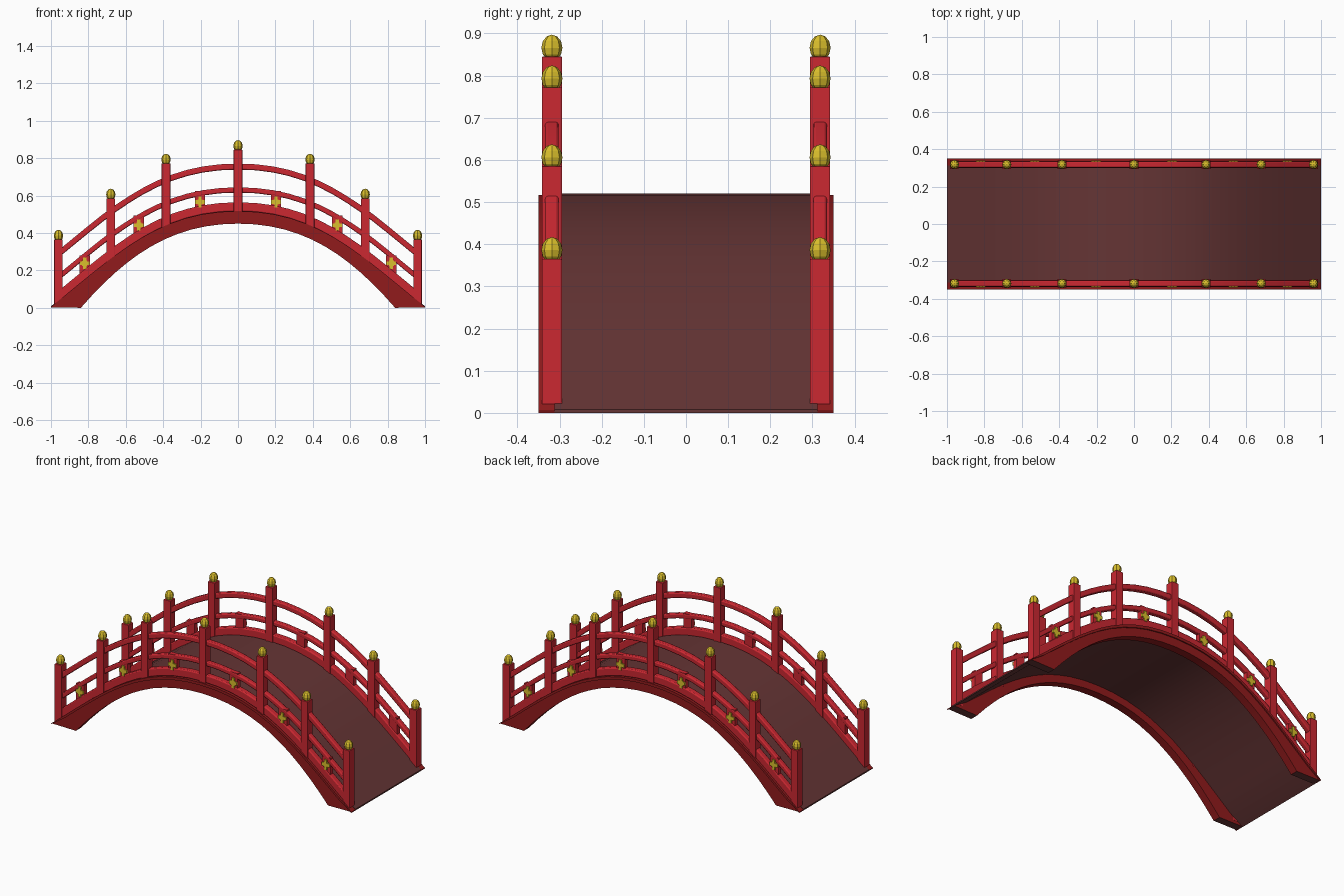
import bpy, bmesh, math
from mathutils import Matrix

if "Cube" in bpy.data.objects:
    bpy.data.objects.remove(bpy.data.objects["Cube"])


def material(name, rgb):
    m = bpy.data.materials.new(name)
    m.diffuse_color = (*rgb, 1)
    m.use_nodes = True
    m.node_tree.nodes["Principled BSDF"].inputs["Base Color"].default_value = m.diffuse_color
    return m


RED = material("bright red", (0.60, 0.021, 0.031))
DARK = material("dark red", (0.285, 0.011, 0.012))
BROWN = material("deck brown", (0.13, 0.035, 0.035))
GOLD = material("gold", (0.70, 0.52, 0.025))

RAIL_Y = -0.318
N = 12


def bezier(pts, s):
    """Half arch evaluated for s in -1..1, mirrored about x = 0."""
    t = abs(s)
    w = ((1 - t) ** 3, 3 * t * (1 - t) ** 2, 3 * t * t * (1 - t), t ** 3)
    x = sum(a * p[0] for a, p in zip(w, pts))
    z = sum(a * p[1] for a, p in zip(w, pts))
    return math.copysign(x, s), z


TOP = ((0, 0.52), (0.42, 0.52), (0.64, 0.30), (1.0, 0.008))
UNDER = ((0, 0.45), (0.36, 0.45), (0.60, 0.275), (0.84, 0.0))


def param_at(x):
    lo, hi = 0.0, 1.0
    for _ in range(40):
        mid = (lo + hi) / 2
        if bezier(TOP, mid)[0] < x:
            lo = mid
        else:
            hi = mid
    return lo


def deck_z(x):
    return bezier(TOP, param_at(abs(x)))[1]


def finish(name, bm, mat, mirror=True, bevel=0, smooth=False):
    bmesh.ops.recalc_face_normals(bm, faces=bm.faces)
    me = bpy.data.meshes.new(name)
    bm.to_mesh(me)
    bm.free()
    me.materials.append(mat)
    ob = bpy.data.objects.new(name, me)
    bpy.context.collection.objects.link(ob)
    if smooth:
        bpy.context.view_layer.objects.active = ob
        ob.select_set(True)
        bpy.ops.object.shade_smooth_by_angle(angle=math.radians(30))
        ob.select_set(False)
    if bevel:
        b = ob.modifiers.new("soft edges", "BEVEL")
        b.width, b.segments, b.limit_method = bevel, 2, "ANGLE"
        b.angle_limit = math.radians(40)
    if mirror:
        m = ob.modifiers.new("other side", "MIRROR")
        m.use_axis = (False, True, False)
    return ob


def arch_strip(name, mat, y0, y1, upper, lower, limit=1.0, **kw):
    """Sweep a four-sided section along the arch between two curves."""
    bm = bmesh.new()
    rows = []
    for i in range(-N, N + 1):
        s = limit * i / N
        (xa, za), (xb, zb) = upper(s), lower(s)
        rows.append([bm.verts.new(c) for c in
                     ((xa, y0, za), (xa, y1, za), (xb, y1, zb), (xb, y0, zb))])
    for a, b in zip(rows, rows[1:]):
        for k in range(4):
            j = (k + 1) % 4
            bm.faces.new((a[k], a[j], b[j], b[k]))
    bm.faces.new(rows[0])
    bm.faces.new(rows[-1])
    return finish(name, bm, mat, smooth=True, **kw)


def top_offset(d):
    def curve(s):
        x, z = bezier(TOP, s)
        return x, max(z + d, 0)
    return curve


def rail_curve(center, half, grow):
    """Rail edge: rises a little over the steep parts of the arch."""
    def curve(s):
        x, z = bezier(TOP, s)
        k = min(abs(x) / 0.7, 1) ** 2
        return x, z + center + grow * k + half * (1 + 0.23 * k)
    return curve


def box(bm, x, y, z, sx, sy, sz):
    bmesh.ops.create_cube(bm, size=1, matrix=Matrix.Translation((x, y, z)) @
                          Matrix.Diagonal((sx, sy, sz, 1)))


# Walking deck and the two side girders with brown soles
arch_strip("deck", BROWN, -0.312, 0.312, top_offset(0), top_offset(-0.025), mirror=False)
girder = arch_strip("girder", DARK, -0.343, -0.295, top_offset(-0.006),
                    lambda s: bezier(UNDER, s))
girder.data.materials.append(BROWN)
for f in girder.data.polygons:
    if f.normal.z < -0.95 and f.center.z < 0.02:
        f.material_index = 1
arch_strip("girder_cap", DARK, -0.35, -0.305, top_offset(-0.003), top_offset(-0.02))

# Three curved rails on each side
for name, c, h, grow, w in (("bottom_rail", 0.020, 0.024, 0.0, 0.036),
                            ("middle_rail", 0.110, 0.014, 0.012, 0.03),
                            ("top_rail", 0.235, 0.016, 0.012, 0.032)):
    arch_strip(name, RED, RAIL_Y - w / 2, RAIL_Y + w / 2, rail_curve(c, h, grow),
               rail_curve(c, -h, grow), limit=0.965, bevel=0.006)

# Posts with egg-shaped faceted finials
posts, finials = bmesh.new(), bmesh.new()
for x, top in ((-0.96, 0.365), (-0.68, 0.585), (-0.385, 0.772), (0, 0.845),
               (0.385, 0.772), (0.68, 0.585), (0.96, 0.365)):
    low = max(deck_z(x) - 0.02, 0.015)
    box(posts, x, RAIL_Y, (top + low) / 2, 0.046, 0.048, top - low)
    bmesh.ops.create_uvsphere(
        finials, u_segments=8, v_segments=6, radius=1,
        matrix=Matrix.Translation((x, RAIL_Y, top + 0.021)) @
        Matrix.Diagonal((0.025, 0.025, 0.031, 1)))
finish("posts", posts, RED, bevel=0.002)
finish("finials", finials, GOLD)

# Short struts between lower rails, with gold crosses on the outside
struts, crosses = bmesh.new(), bmesh.new()
for x, cz in ((-0.82, 0.238), (-0.53, 0.442), (-0.203, 0.565),
              (0.203, 0.565), (0.53, 0.442), (0.82, 0.238)):
    y = RAIL_Y - 0.0175
    box(struts, x, RAIL_Y, deck_z(x) + 0.07, 0.055, 0.028, 0.11)
    box(crosses, x, y, cz, 0.052, 0.008, 0.02)
    box(crosses, x, y - 0.0005, cz, 0.018, 0.008, 0.06)
    box(crosses, x, y + 0.0005, cz, 0.028, 0.008, 0.028)
finish("struts", struts, RED)
finish("gold_crosses", crosses, GOLD)
